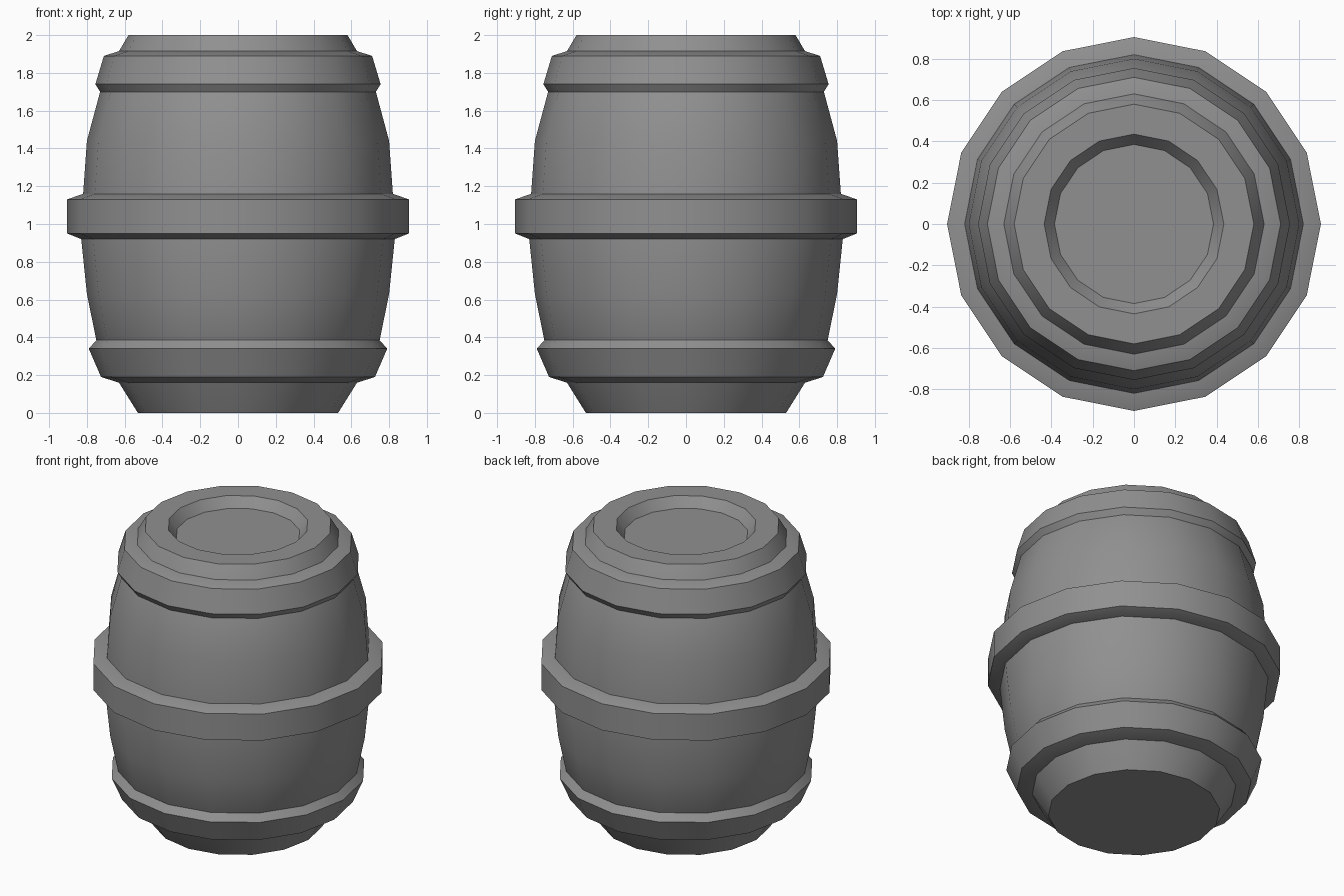
import bpy
import bmesh
from math import cos, sin, tau, radians

SIDES = 16

cube = bpy.data.objects.get("Cube")
if cube:
    bpy.data.objects.remove(cube, do_unlink=True)

grey = bpy.data.materials.new("plain grey")
grey.use_nodes = True
colour = (0.28, 0.28, 0.28, 1)
grey.diffuse_color = colour
grey.node_tree.nodes["Principled BSDF"].inputs["Base Color"].default_value = colour


def lathe(name, profile, closed):
    """Turn (radius, height) points round z; close as a ring, or cap both ends."""
    bm = bmesh.new()
    rings = [[bm.verts.new((r * cos(tau * i / SIDES), r * sin(tau * i / SIDES), z))
              for i in range(SIDES)] for r, z in profile]
    pairs = list(zip(rings, rings[1:]))
    if closed:
        pairs.append((rings[-1], rings[0]))
    else:
        bm.faces.new(rings[0])
        bm.faces.new(rings[-1])
    for low, high in pairs:
        for i in range(SIDES):
            j = (i + 1) % SIDES
            bm.faces.new((low[i], low[j], high[j], high[i]))
    bmesh.ops.recalc_face_normals(bm, faces=bm.faces)
    mesh = bpy.data.meshes.new(name)
    bm.to_mesh(mesh)
    bm.free()
    mesh.materials.append(grey)
    obj = bpy.data.objects.new(name, mesh)
    bpy.context.collection.objects.link(obj)
    bpy.ops.object.select_all(action="DESELECT")
    obj.select_set(True)
    bpy.context.view_layer.objects.active = obj
    bpy.ops.object.shade_smooth_by_angle(angle=radians(30))
    return obj


def hoop(name, outline):
    """Band whose hidden inner wall sits just inside the barrel body."""
    (r0, z0), (r1, z1) = outline[0], outline[-1]
    lathe(name, outline + [(r1 - 0.03, z1), (r0 - 0.03, z0)], True)


# Bulging body with a raised rim and sunken lid
lathe("barrel_body", [
    (0.53, 0), (0.63, 0.16), (0.75, 0.385), (0.80, 0.63), (0.83, 0.92),
    (0.82, 1.16), (0.80, 1.44), (0.73, 1.70), (0.63, 1.915), (0.58, 2),
    (0.435, 2), (0.385, 1.935)], False)

# Three hoops with bevelled edges
hoop("bottom_hoop", [(0.63, 0.16), (0.725, 0.19), (0.79, 0.34), (0.75, 0.385)])
hoop("middle_hoop", [(0.83, 0.92), (0.905, 0.95), (0.905, 1.13), (0.82, 1.16)])
hoop("top_hoop", [(0.73, 1.70), (0.755, 1.74), (0.71, 1.89), (0.63, 1.915)])
